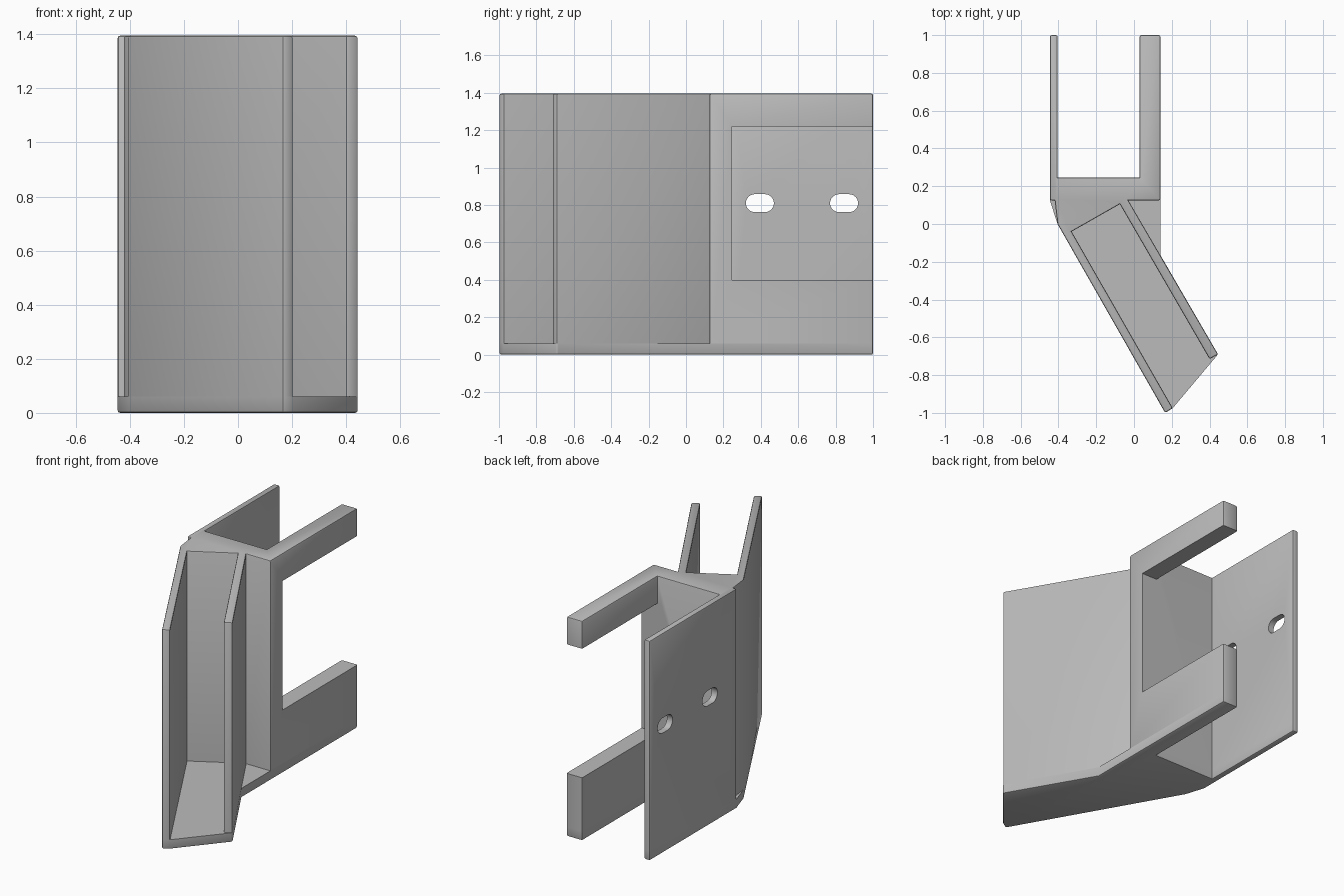
import bpy, bmesh, math
from mathutils import Vector

if "Cube" in bpy.data.objects:
    bpy.data.objects.remove(bpy.data.objects["Cube"], do_unlink=True)

HEIGHT, FLOOR, ROUND = 1.395, 0.06, 0.009

grey = bpy.data.materials.new("plain grey")
grey.use_nodes = True
grey.diffuse_color = (0.5, 0.5, 0.5, 1)
grey.node_tree.nodes["Principled BSDF"].inputs["Base Color"].default_value = (0.5, 0.5, 0.5, 1)


def make_object(name, bm):
    bmesh.ops.recalc_face_normals(bm, faces=bm.faces)
    mesh = bpy.data.meshes.new(name)
    bm.to_mesh(mesh)
    bm.free()
    mesh.materials.append(grey)
    obj = bpy.data.objects.new(name, mesh)
    bpy.context.collection.objects.link(obj)
    return obj


def prism(points, direction):
    bm = bmesh.new()
    face = bm.faces.new([bm.verts.new(p) for p in points])
    moved = bmesh.ops.extrude_face_region(bm, geom=[face])["geom"]
    verts = [v for v in moved if isinstance(v, bmesh.types.BMVert)]
    bmesh.ops.translate(bm, verts=verts, vec=direction)
    bmesh.ops.recalc_face_normals(bm, faces=bm.faces)
    return bm


def rounded_part(name, outline, bottom, top, round_z):
    """Upright prism with outer corners and one rim rounded."""
    bm = prism([(x, y, bottom) for x, y in outline], Vector((0, 0, top - bottom)))
    edges = []
    for e in bm.edges:
        a, b = (v.co.z for v in e.verts)
        upright = abs(a - b) > 0.01
        rim = not upright and abs(a - round_z) < 0.001
        if rim or (upright and e.is_convex and e.calc_face_angle() > 0.6):
            edges.append(e)
    bmesh.ops.bevel(bm, geom=edges, offset=ROUND, segments=2, profile=0.5,
                    affect='EDGES', clamp_overlap=True)
    return make_object(name, bm)


# Base: floor of the angled channel and the feet of the two rear plates
base_outline = [(-0.445, 1), (-0.445, 0.125), (-0.405, 0), (0.165, -1),
                (0.205, -0.975), (0.445, -0.69), (0.14, -0.165), (0.14, 1),
                (0.03, 1), (0.03, 0.245), (-0.405, 0.245), (-0.405, 1)]
base = rounded_part("base", base_outline, 0, FLOOR, 0)

# Body: rear plates, web and the two angled channel walls
body_outline = [(-0.445, 1), (-0.445, 0.125), (-0.42, 0.125), (-0.405, 0),
                (0.165, -1), (0.205, -0.975), (-0.33, -0.04), (-0.075, 0.105),
                (0.4, -0.715), (0.445, -0.69), (-0.03, 0.125), (0.14, 0.125),
                (0.14, 1), (0.03, 1), (0.03, 0.245), (-0.405, 0.245), (-0.405, 1)]
body = rounded_part("body", body_outline, FLOOR, HEIGHT, HEIGHT)


def cut(target, cutter):
    mod = target.modifiers.new(cutter.name, 'BOOLEAN')
    mod.operation = 'DIFFERENCE'
    mod.solver = 'EXACT'
    mod.object = cutter
    cutter.hide_render = True
    cutter.hide_set(True)


# Open window that leaves two arms on the left plate
window = [(0, y, z) for y, z in ((0.245, 0.4), (1.2, 0.4), (1.2, 1.22), (0.245, 1.22))]
cutters = [make_object("window_cutter", prism(window, Vector((0.3, 0, 0))))]

# Two screw slots through the right plate
for i, y in enumerate((0.395, 0.845)):
    slot = []
    for k in range(26):
        side = 1 if k < 13 else -1
        a = math.pi * (k % 13) / 12 - math.pi / 2
        slot.append((-0.6, y + side * (0.027 + 0.048 * math.cos(a)),
                     0.81 + side * 0.048 * math.sin(a)))
    cutters.append(make_object(f"slot_cutter_{i + 1}", prism(slot, Vector((0.4, 0, 0)))))

for c in cutters:
    cut(body, c)

# Apply the cuts, then drop the helpers
bpy.context.view_layer.update()
graph = bpy.context.evaluated_depsgraph_get()
final = bpy.data.meshes.new_from_object(body.evaluated_get(graph))
body.modifiers.clear()
body.data = final
for c in cutters:
    bpy.data.objects.remove(c, do_unlink=True)

# Smooth rounded edges, crisp corners
bpy.ops.object.select_all(action='DESELECT')
for obj in (base, body):
    obj.select_set(True)
bpy.context.view_layer.objects.active = body
bpy.ops.object.shade_smooth_by_angle(angle=math.radians(35))
